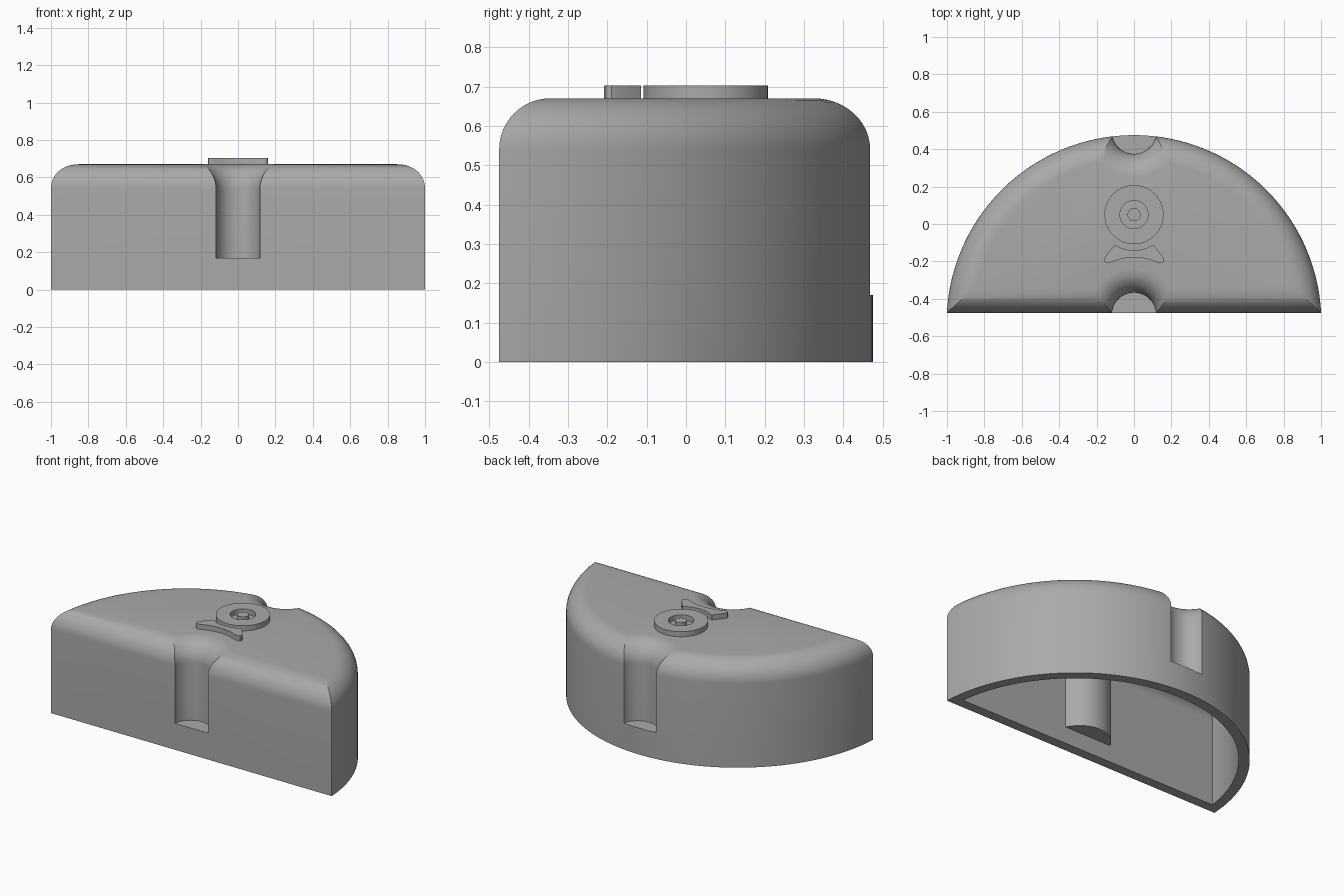
import bpy, bmesh, math

cube = bpy.data.objects.get("Cube")
if cube:
    bpy.data.objects.remove(cube, do_unlink=True)

HEIGHT, FILLET, WALL = 0.67, 0.13, 0.063
RADIUS, CENTRE_Y, FRONT_Y = 1.0016, -0.5266, -0.475
GROOVE_R, GROOVE_Z = 0.118, 0.17
STEPS = 12

grey = bpy.data.materials.new("plain grey")
grey.use_nodes = True
colour = (0.4, 0.4, 0.4, 1)
grey.diffuse_color = colour
grey.node_tree.nodes["Principled BSDF"].inputs["Base Color"].default_value = colour


def loft(name, rings):
    """Closed solid through rings with equal point counts."""
    bm = bmesh.new()
    loops = [[bm.verts.new(p) for p in ring] for ring in rings]
    n = len(loops[0])
    for a, b in zip(loops, loops[1:]):
        for i in range(n):
            j = (i + 1) % n
            bm.faces.new((a[i], a[j], b[j], b[i]))
    bm.faces.new(loops[0][::-1])
    bm.faces.new(loops[-1])
    bmesh.ops.recalc_face_normals(bm, faces=bm.faces)
    mesh = bpy.data.meshes.new(name)
    bm.to_mesh(mesh)
    bm.free()
    mesh.materials.append(grey)
    obj = bpy.data.objects.new(name, mesh)
    bpy.context.collection.objects.link(obj)
    return obj


def select(obj):
    bpy.ops.object.select_all(action='DESELECT')
    obj.select_set(True)
    bpy.context.view_layer.objects.active = obj


def smooth(obj):
    select(obj)
    bpy.ops.object.shade_smooth_by_angle(angle=math.radians(30))


def cut(obj, cutter):
    select(obj)
    mod = obj.modifiers.new("cut", 'BOOLEAN')
    mod.operation, mod.solver, mod.object = 'DIFFERENCE', 'EXACT', cutter
    bpy.ops.object.modifier_apply(modifier=mod.name)
    bpy.data.objects.remove(cutter, do_unlink=True)


def circle(r, y, z, n=64):
    return [(r * math.cos(2 * math.pi * i / n), y + r * math.sin(2 * math.pi * i / n), z)
            for i in range(n)]


def fillet_levels(wall):
    """Inset and height pairs of the rounded top edge, for a shell offset inwards."""
    f = FILLET - wall
    angles = [math.pi / 2 * i / STEPS for i in range(STEPS + 1)]
    return [(wall + f * (1 - math.cos(a)), HEIGHT - FILLET + f * math.sin(a)) for a in angles]


def half_disc(inset, z, n=96):
    r, y = RADIUS - inset, FRONT_Y + inset
    start = math.asin((y - CENTRE_Y) / r)
    angles = [start + (math.pi - 2 * start) * i / n for i in range(n + 1)]
    return [(r * math.cos(a), CENTRE_Y + r * math.sin(a), z) for a in angles]


def grooved_block(name, wall, bottom):
    """Rounded half disc with a flared groove in the middle of front and back."""
    levels = fillet_levels(wall)
    block = loft(name, [half_disc(wall, bottom)] + [half_disc(d, z) for d, z in levels])
    for y in (-0.485, 0.493):
        rings = [circle(GROOVE_R + wall, y, GROOVE_Z - wall)]
        rings += [circle(GROOVE_R + d, y, z) for d, z in levels[:-1]]
        rings += [circle(GROOVE_R + FILLET, y, HEIGHT - wall + 0.001),
                  circle(GROOVE_R + FILLET, y, HEIGHT + 0.1)]
        cut(block, loft("groove_cutter", rings))
    return block


# Hollow housing, open underneath
housing = grooved_block("housing", 0, 0)
cut(housing, grooved_block("cavity_cutter", WALL, -0.1))
smooth(housing)

# Raised ring and centre post on the top
TOP, BASE, HUB_Y = 0.703, HEIGHT - 0.01, 0.05
ring = loft("top_ring", [circle(0.158, HUB_Y, z) for z in (BASE, TOP)])
cut(ring, loft("ring_hole", [circle(0.075, HUB_Y, z) for z in (BASE - 0.1, TOP + 0.1)]))
smooth(ring)
smooth(loft("centre_post", [circle(0.035, HUB_Y, z, 32) for z in (BASE, TOP)]))

# Curved raised bar in front of the ring
half = [(0, -0.142), (0.035, -0.138), (0.07, -0.128), (0.09, -0.117), (0.105, -0.114),
        (0.155, -0.175), (0.161, -0.19), (0.157, -0.203), (0.145, -0.209), (0.128, -0.207),
        (0.09, -0.192), (0.045, -0.182), (0, -0.179)]
outline = half + [(-x, y) for x, y in half[-2:0:-1]]
smooth(loft("curved_bar", [[(x, y, z) for x, y in outline] for z in (BASE, TOP)]))
